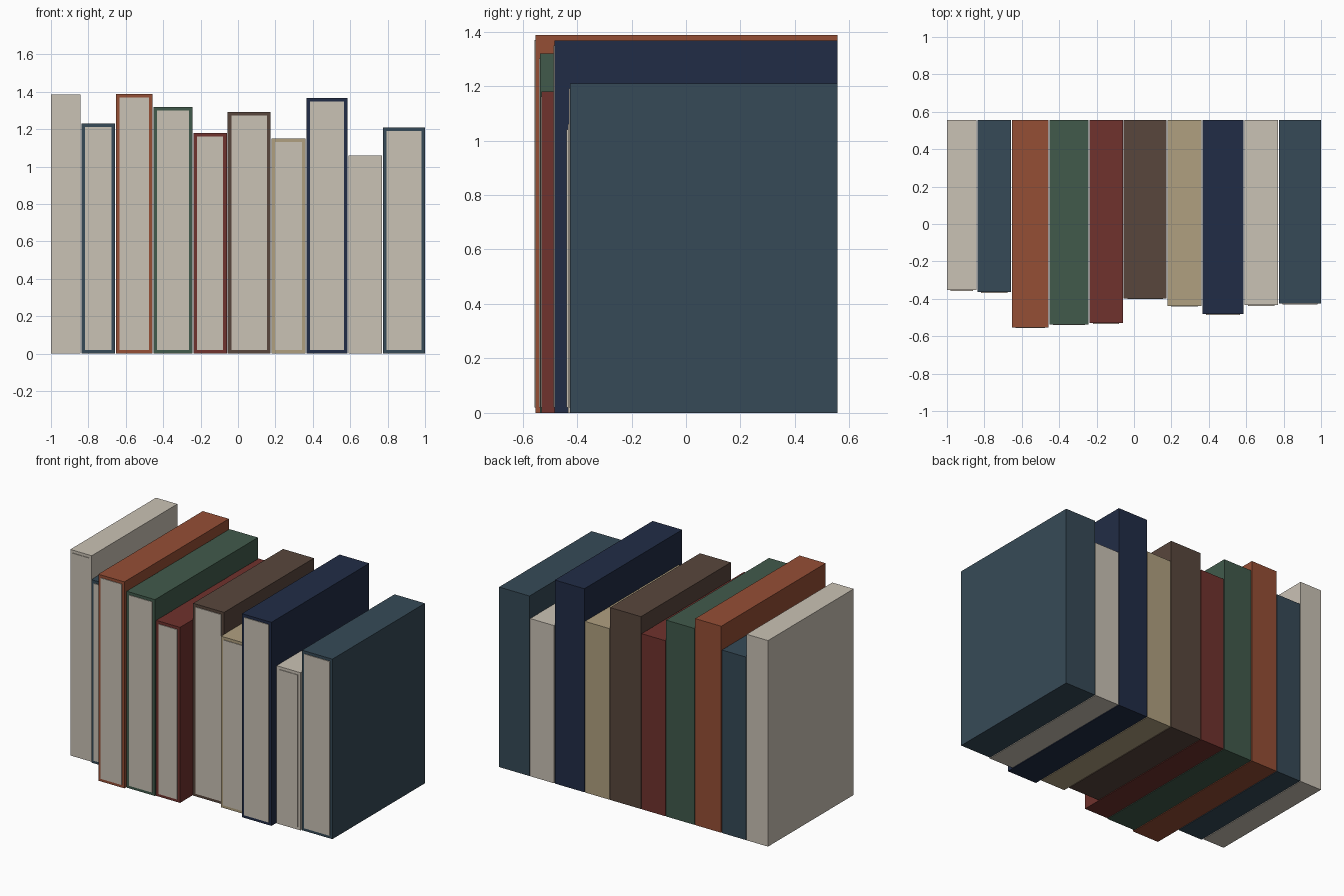
import bpy, bmesh

if "Cube" in bpy.data.objects:
    bpy.data.objects.remove(bpy.data.objects["Cube"])

# Flat colours, given as sRGB and converted to linear
def lin(c):
    c /= 255
    return c / 12.92 if c <= 0.04045 else ((c + 0.055) / 1.055) ** 2.4

COLOURS = {
    "cream": (202, 194, 181), "slate": (54, 74, 87), "rust": (149, 78, 53),
    "green": (65, 90, 75), "red": (112, 50, 45), "brown": (88, 70, 60),
    "tan": (176, 160, 128), "navy": (33, 44, 70),
}
MATS = {}
for name, rgb in COLOURS.items():
    m = bpy.data.materials.new(name)
    m.diffuse_color = (*[lin(v) for v in rgb], 1)
    m.use_nodes = True
    m.node_tree.nodes["Principled BSDF"].inputs["Base Color"].default_value = m.diffuse_color
    MATS[name] = m

def box(name, lo, hi, mat):
    bm = bmesh.new()
    bmesh.ops.create_cube(bm, size=1)
    for v in bm.verts:
        v.co = [l + (c + 0.5) * (h - l) for c, l, h in zip(v.co, lo, hi)]
    me = bpy.data.meshes.new(name)
    bm.to_mesh(me)
    bm.free()
    me.materials.append(MATS[mat])
    ob = bpy.data.objects.new(name, me)
    bpy.context.collection.objects.link(ob)

BACK = 0.557      # all spines line up at the back
RIM = 0.019       # cover edge showing round the pages
PROUD = 0.004     # pages stand slightly proud of the cover

# left x, right x, front y (of the pages), height, colour
BOOKS = [
    (-1.000, -0.841, -0.357, 1.385, "cream"),
    (-0.836, -0.657, -0.368, 1.230, "slate"),
    (-0.652, -0.458, -0.557, 1.388, "rust"),
    (-0.453, -0.242, -0.540, 1.320, "green"),
    (-0.237, -0.060, -0.534, 1.180, "red"),
    (-0.055, 0.175, -0.402, 1.293, "brown"),
    (0.180, 0.361, -0.442, 1.150, "tan"),
    (0.366, 0.586, -0.486, 1.368, "navy"),
    (0.591, 0.769, -0.438, 1.060, "cream"),
    (0.774, 1.000, -0.430, 1.210, "slate"),
]

for i, (x0, x1, y, h, colour) in enumerate(BOOKS, 1):
    box(f"book_cover_{i}", (x0, y + PROUD, 0), (x1, BACK, h), colour)
    # page block on the open front edge
    box(f"book_pages_{i}", (x0 + RIM, y, RIM), (x1 - RIM, y + PROUD, h - RIM), "cream")
